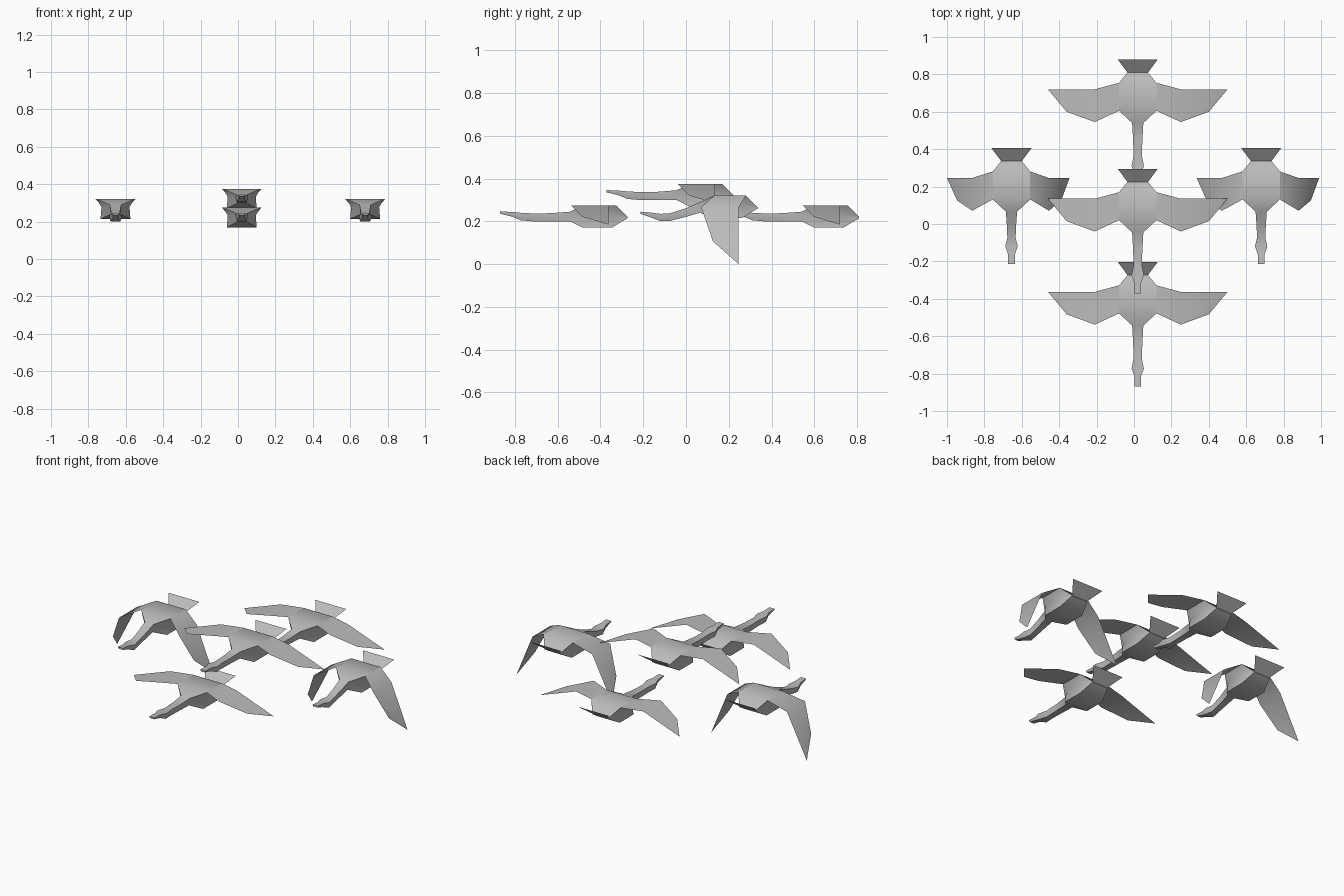
import bpy
import bmesh
from mathutils import Vector

cube = bpy.data.objects.get("Cube")
if cube:
    bpy.data.objects.remove(cube, do_unlink=True)

# One plain grey for every bird
grey = bpy.data.materials.new("plain_grey")
grey.use_nodes = True
COLOUR = (0.5, 0.5, 0.5, 1)
grey.diffuse_color = COLOUR
grey.node_tree.nodes["Principled BSDF"].inputs["Base Color"].default_value = COLOUR

TOP = 0.275          # height of the back
HALF = 0.1           # half width of the back

# Head and neck stations: y, half width, bottom z, top z
STRAIGHT_NECK = [(0.213, 0.018, 0.236, 0.246), (0.27, 0.018, 0.222, 0.244),
                 (0.31, 0.033, 0.205, 0.24), (0.365, 0.022, 0.2, 0.237),
                 (0.45, 0.025, 0.2, 0.238), (0.54, 0.03, 0.2, 0.245)]
LOWERED_NECK = [(0.26, 0.018, 0.19, 0.2), (0.31, 0.018, 0.173, 0.196),
                (0.355, 0.033, 0.156, 0.19), (0.4, 0.022, 0.157, 0.193),
                (0.47, 0.025, 0.175, 0.215), (0.54, 0.03, 0.195, 0.245)]

# Wing profiles for the right and left side: (break x, z), (tip x, z)
GLIDE = [((0.23, TOP), (0.48, 0.185))] * 2
FLAP = [((0.2, 0.22), (0.31, -0.045)), ((0.21, 0.22), (0.345, -0.045))]


def ring(bm, y_top, y_low, w_top, w_mid, w_low, z_top, z_low):
    """Six-sided cross-section, running round from the top."""
    y_mid, z_mid = (y_top + y_low) / 2, z_top * 0.6 + z_low * 0.4
    half = [(w_top, y_top, z_top), (w_mid, y_mid, z_mid), (w_low, y_low, z_low)]
    pts = half + [(-x, y, z) for x, y, z in reversed(half)]
    return [bm.verts.new(p) for p in pts]


def add_wing(bm, side, profile):
    """Thin two-panel wing hinged on the edge of the back."""
    root = Vector((HALF, TOP))
    bend, tip = Vector(profile[0]), Vector(profile[1])
    elbow = bend.lerp(tip, 0.6)
    panels = [[(root, 0.605), (bend, 0.545), (bend, 0.72), (root, 0.755)],
              [(bend, 0.545), (elbow, 0.6), (tip, 0.72), (bend, 0.72)]]
    for panel in panels:
        verts = [bm.verts.new((side * p.x, y, p.y)) for p, y in panel]
        bm.faces.new(verts if side > 0 else verts[::-1])


def make_bird(name, location, neck, wings):
    bm = bmesh.new()
    # Head, neck and body as one loft
    rings = [ring(bm, y, y, w, w, w * 0.8, top, low) for y, w, low, top in neck]
    rings.append(ring(bm, 0.605, 0.6, HALF, 0.075, 0.08, TOP, 0.17))
    rings.append(ring(bm, 0.755, 0.735, HALF, 0.075, 0.08, TOP, 0.17))
    rings.append(ring(bm, 0.81, 0.81, 0.055, 0.055, 0.055, 0.22, 0.215))
    for a, b in zip(rings, rings[1:]):
        for i in range(6):
            j = (i + 1) % 6
            bm.faces.new((a[i], a[j], b[j], b[i]))
    bm.faces.new(rings[0])
    bm.faces.new(rings[-1][::-1])
    bmesh.ops.recalc_face_normals(bm, faces=bm.faces[:])
    # Upturned fan tail
    fan = [(-0.055, 0.81, 0.22), (0.055, 0.81, 0.22),
           (0.107, 0.88, TOP), (-0.107, 0.88, TOP)]
    bm.faces.new([bm.verts.new(p) for p in fan])
    # Wings
    for side, profile in zip((1, -1), wings):
        add_wing(bm, side, profile)
    bmesh.ops.remove_doubles(bm, verts=bm.verts[:], dist=0.002)
    for face in bm.faces:
        face.smooth = True
    mesh = bpy.data.meshes.new(name)
    bm.to_mesh(mesh)
    bm.free()
    mesh.materials.append(grey)
    obj = bpy.data.objects.new(name, mesh)
    obj.location = location
    bpy.context.collection.objects.link(obj)
    bpy.context.view_layer.objects.active = obj
    obj.select_set(True)
    bpy.ops.object.shade_smooth_by_angle(angle=1.0)
    obj.select_set(False)


# Three gliding birds in a line, with a flapping bird on each flank
make_bird("front_bird", (0.02, -1.083, 0), STRAIGHT_NECK, GLIDE)
make_bird("middle_bird", (0.02, -0.585, 0.1), STRAIGHT_NECK, GLIDE)
make_bird("rear_bird", (0.02, 0, 0), STRAIGHT_NECK, GLIDE)
make_bird("right_bird", (-0.655, -0.474, 0.045), LOWERED_NECK, FLAP)
make_bird("left_bird", (0.68, -0.474, 0.045), LOWERED_NECK, FLAP)
